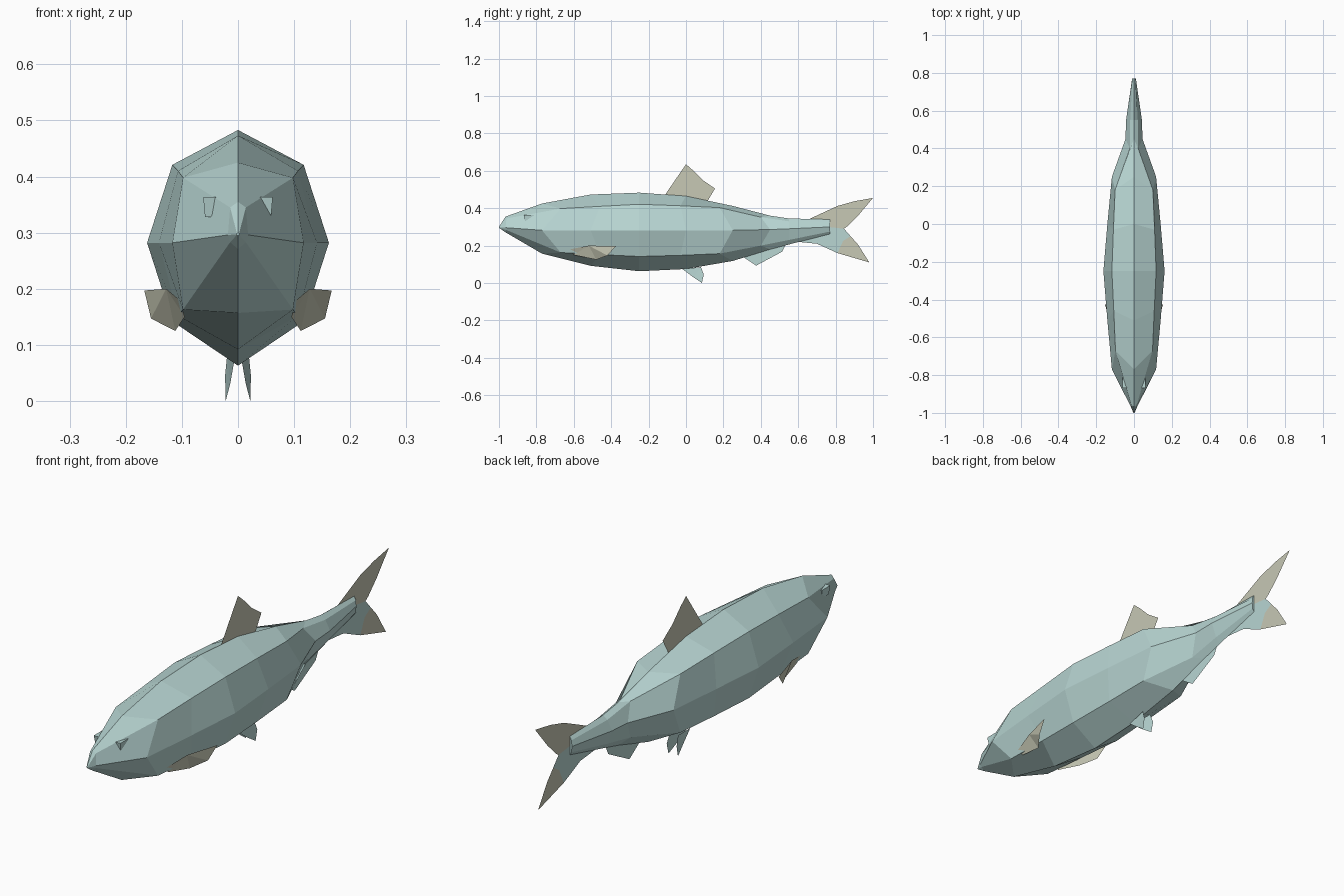
import bpy, bmesh


def material(name, rgb):
    m = bpy.data.materials.new(name)
    m.diffuse_color = (*rgb, 1)
    return m


SKIN = material("pale_teal_skin", (0.48, 0.67, 0.65))
TAN = material("tan_fin", (0.57, 0.58, 0.46))


def finish(name, bm, mat, mirror=False):
    me = bpy.data.meshes.new(name)
    bm.to_mesh(me)
    bm.free()
    me.materials.append(mat)
    ob = bpy.data.objects.new(name, me)
    bpy.context.collection.objects.link(ob)
    if mirror:
        ob.modifiers.new("mirror", "MIRROR")
    return ob


def fin(name, points, mat, mirror=False):
    """Flat fin from an outline; two-number points lie on the centre plane."""
    bm = bmesh.new()
    f = bm.faces.new([bm.verts.new(p if len(p) == 3 else (0, *p)) for p in points])
    bmesh.ops.triangulate(bm, faces=[f])
    finish(name, bm, mat, mirror)


# Body: eight-sided rings
# y of ridge points, y of corners, side x, corner x, then z: top, upper, side, lower, belly
RINGS = [
    (-1.00, -1.00, .003, .002, .300, .299, .297, .296, .295),
    (-.965, -.960, .018, .014, .355, .345, .296, .283, .271),
    (-.77, -.67, .117, .098, .425, .398, .282, .163, .157),
    (-.51, -.46, .141, .107, .473, .410, .282, .152, .092),
    (-.25, -.25, .162, .117, .483, .421, .282, .142, .063),
    (.00, -.03, .141, .109, .465, .413, .282, .148, .075),
    (.25, .18, .117, .100, .412, .403, .282, .157, .118),
    (.45, .40, .045, .022, .360, .352, .286, .200, .180),
    (.55, .55, .042, .020, .345, .330, .290, .230, .206),
    (.77, .77, .010, .008, .340, .325, .300, .275, .262),
]
bm = bmesh.new()
rows = []
for yo, yi, sx, cx, zt, zu, zm, zl, zb in RINGS:
    half = [(0, yo, zt), (cx, yi, zu), (sx, yo, zm), (cx, yi, zl), (0, yo, zb)]
    full = half + [(-x, y, z) for x, y, z in half[3:0:-1]]
    rows.append([bm.verts.new(p) for p in full])
for a, b in zip(rows, rows[1:]):
    for i in range(8):
        j = (i + 1) % 8
        bm.faces.new((a[i], a[j], b[j], b[i]))
bm.faces.new(rows[0])
bm.faces.new(rows[-1])
bmesh.ops.recalc_face_normals(bm, faces=bm.faces)
finish("body", bm, SKIN)

# Centre fins
fin("dorsal_fin", [(-.12, .46), (0, .635), (.04, .60), (.09, .55), (.155, .505), (.11, .43)], TAN)
fin("anal_fin", [(.29, .15), (.375, .093), (.515, .168), (.535, .21), (.40, .19)], SKIN)
fin("tail_upper_lobe", [(.65, .338), (.81, .412), (.90, .437), (1, .455), (.92, .36),
                        (.865, .305), (.845, .29), (.76, .30)], TAN)
fin("tail_lower_lobe", [(.60, .22), (.65, .30), (.76, .31), (.845, .29), (.845, .28), (.88, .25),
                        (.84, .225), (.82, .20), (.81, .16), (.70, .21)], SKIN)
fin("tail_lower_tip", [(.88, .25), (.92, .205), (.98, .11), (.81, .16), (.82, .20), (.84, .225)], TAN)

# Paired fins
fin("pectoral_fin", [(.104, -.62, .18), (.128, -.52, .20), (.167, -.375, .197),
                     (.155, -.42, .147), (.112, -.48, .125), (.095, -.60, .15)], TAN, True)
fin("pelvic_fin", [(.006, -.02, .075), (.014, .04, .03), (.022, .085, .0),
                   (.023, .095, .045), (.019, .08, .085)], SKIN, True)

# Eyes: small faceted studs
bm = bmesh.new()
bmesh.ops.create_cube(bm, size=1)
for v in bm.verts:
    taper = 0.75 if v.co.z < 0 else 1
    v.co = (.049 + v.co.x * .026 * taper, -.84 + v.co.y * .055 * taper, .346 + v.co.z * .036)
finish("eye", bm, SKIN, True)
